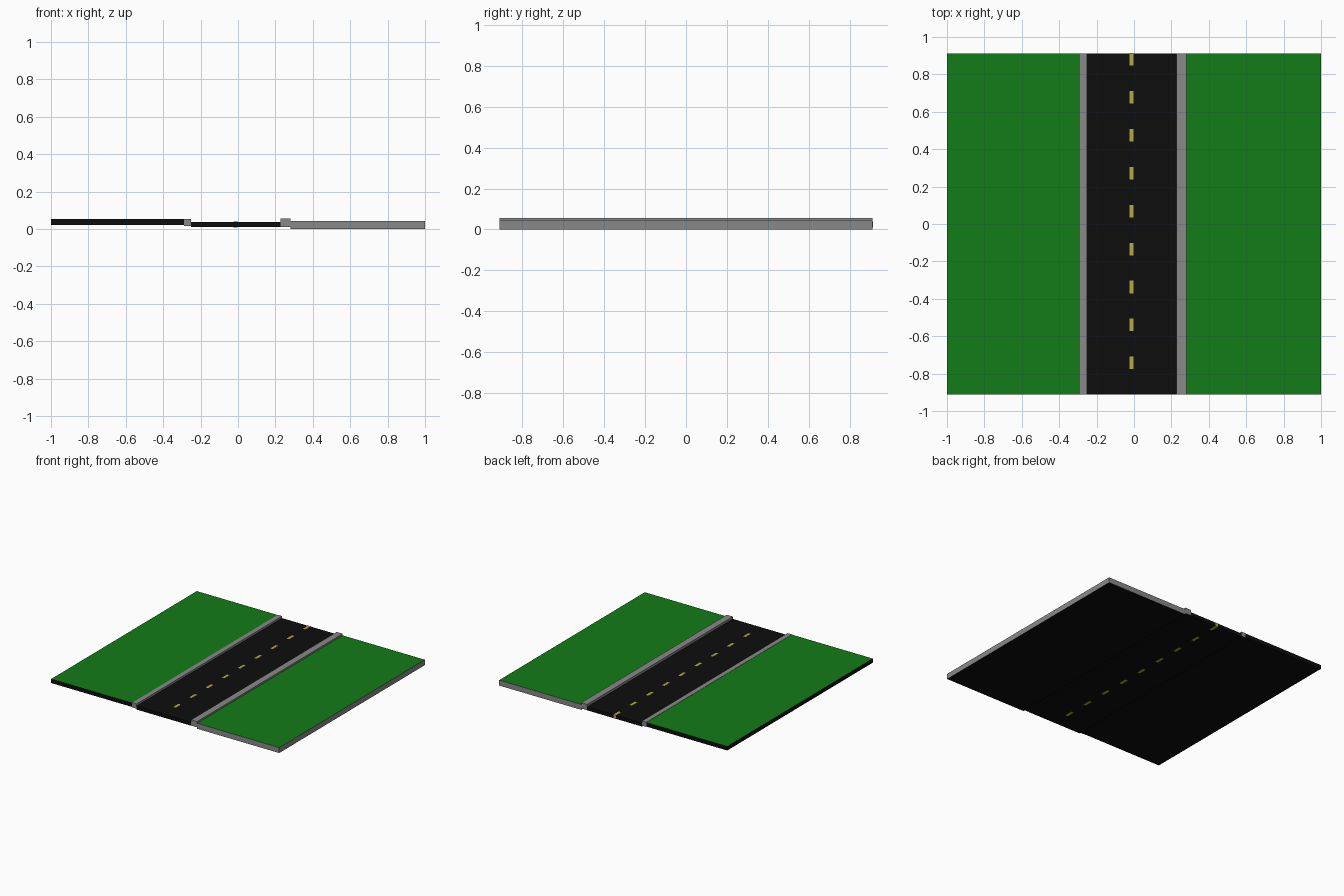
import bpy, bmesh

if "Cube" in bpy.data.objects:
    bpy.data.objects.remove(bpy.data.objects["Cube"])

HALF_LENGTH = 0.912


def material(name, rgb):
    m = bpy.data.materials.new(name)
    m.diffuse_color = (*rgb, 1)
    m.use_nodes = True
    m.node_tree.nodes["Principled BSDF"].inputs["Base Color"].default_value = m.diffuse_color
    return m


green = material("grass", (0.007, 0.2, 0.01))
black = material("asphalt", (0.004, 0.004, 0.004))
yellow = material("paint", (0.45, 0.4, 0.06))
grey = material("concrete", (0.25, 0.25, 0.25))


def slab(name, x, y, z, top, side, bottom):
    """Box between limits, with separate top, side and underside colours."""
    bm = bmesh.new()
    bmesh.ops.create_cube(bm, size=1)
    for v in bm.verts:
        v.co = [r[0] if c < 0 else r[1] for c, r in zip(v.co, (x, y, z))]
    bm.normal_update()
    for f in bm.faces:
        f.material_index = 0 if f.normal.z > 0.5 else 2 if f.normal.z < -0.5 else 1
    me = bpy.data.meshes.new(name)
    for m in (top, side, bottom):
        me.materials.append(m)
    bm.to_mesh(me)
    bm.free()
    ob = bpy.data.objects.new(name, me)
    bpy.context.collection.objects.link(ob)
    return ob


full = (-HALF_LENGTH, HALF_LENGTH)

# Lawns at slightly different heights
slab("left_lawn", (-1, -0.29), full, (0.02, 0.052), green, black, black)
slab("right_lawn", (0.28, 1), full, (0.0, 0.043), green, grey, black)

# Kerbs
slab("left_kerb", (-0.29, -0.252), full, (0.017, 0.054), grey, grey, black)
slab("right_kerb", (0.228, 0.28), full, (0.011, 0.057), grey, grey, black)

# Road
slab("road", (-0.252, 0.228), full, (0.01, 0.038), black, black, black)

# Centre line dashes, running through the road thickness
dash = slab("lane_dash", (-0.025, -0.003), (-0.776, -0.709), (0.009, 0.039),
            yellow, yellow, yellow)
arr = dash.modifiers.new("repeat", 'ARRAY')
arr.count = 9
arr.use_relative_offset = False
arr.use_constant_offset = True
arr.constant_offset_displace = (0, 0.2028, 0)
